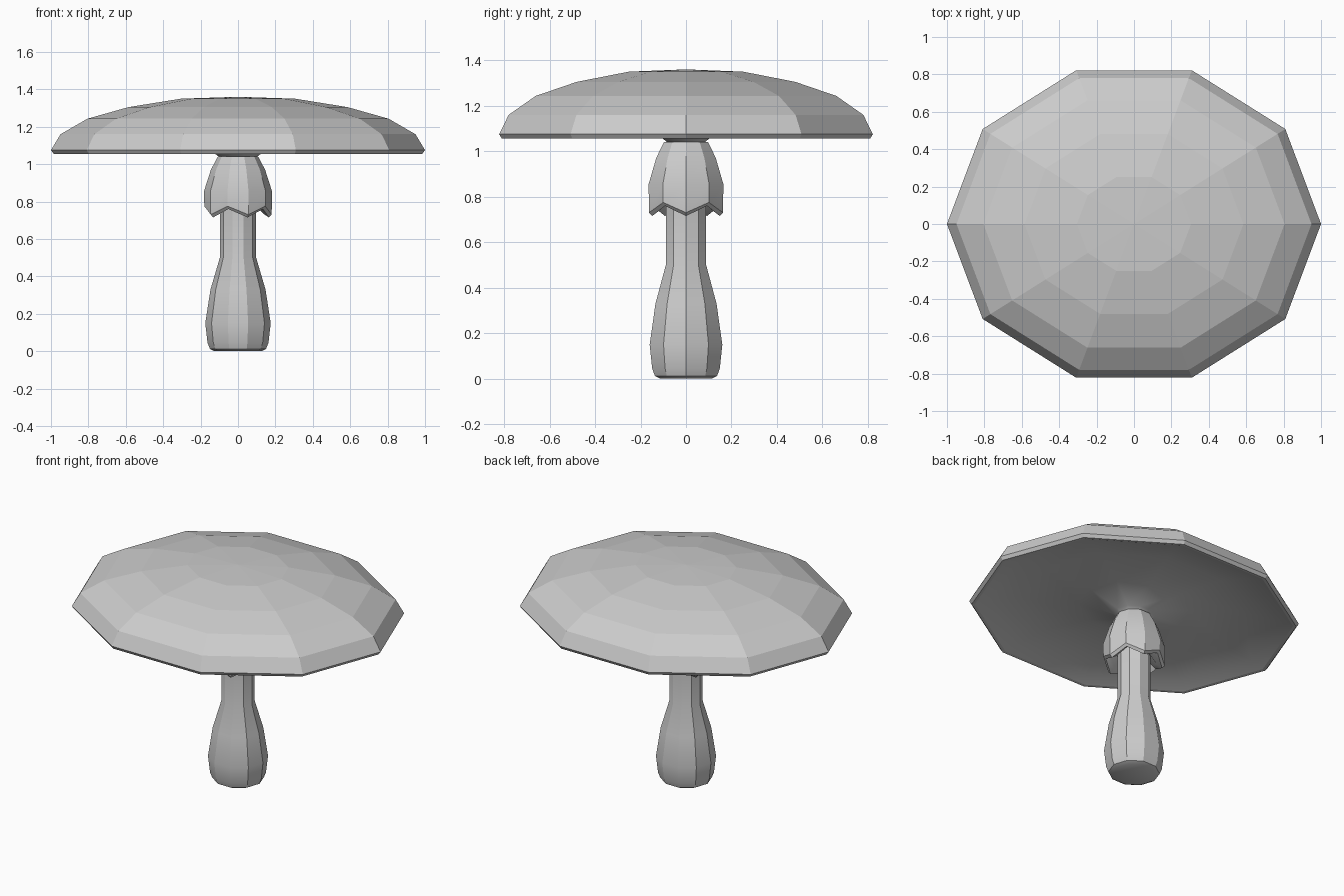
import bpy, bmesh
from math import cos, sin, pi

if "Cube" in bpy.data.objects:
    bpy.data.objects.remove(bpy.data.objects["Cube"])

SIDES = 10


def lathe(name, profile, y_scale=1.0, drop=None, smooth=True, flip=False):
    """Ten-sided revolve of (radius, z) points; radius 0 makes a pole.
    drop maps a profile index to a z offset applied to every second vertex."""
    bm = bmesh.new()
    rings = []
    for i, (r, z) in enumerate(profile):
        if r == 0:
            rings.append([bm.verts.new((0, 0, z))] * SIDES)
            continue
        ring = []
        for k in range(SIDES):
            a = 2 * pi * k / SIDES
            dz = drop.get(i, 0) if drop and k % 2 == 0 else 0
            ring.append(bm.verts.new((r * cos(a), r * sin(a) * y_scale, z + dz)))
        rings.append(ring)
    for lo, hi in zip(rings, rings[1:]):
        for k in range(SIDES):
            n = (k + 1) % SIDES
            quad = [lo[k], lo[n], hi[n], hi[k]]
            if flip:
                quad.reverse()
            bm.faces.new(list(dict.fromkeys(quad)))
    mesh = bpy.data.meshes.new(name)
    bm.to_mesh(mesh)
    bm.free()
    obj = bpy.data.objects.new(name, mesh)
    bpy.context.collection.objects.link(obj)
    if smooth:
        bpy.ops.object.select_all(action='DESELECT')
        obj.select_set(True)
        bpy.context.view_layer.objects.active = obj
        bpy.ops.object.shade_smooth_by_angle()
    return obj


# Stem with a swollen, rounded foot
lathe("stem", [(0, 0), (0.125, 0), (0.15, 0.012), (0.163, 0.045), (0.175, 0.15),
               (0.147, 0.33), (0.097, 0.50), (0.097, 0.74), (0.09, 1.03)], 0.96)

# Hanging ring around the upper stem, with a zigzag lower edge
lathe("ring_skirt", [(0.09, 0.80), (0.135, 0.775), (0.165, 0.76), (0.18, 0.775),
                     (0.182, 0.855), (0.145, 0.97), (0.108, 1.04)],
      0.95, drop={1: -0.04, 2: -0.045, 3: -0.045})

# Broad domed cap with a thin lip
lathe("cap", [(0.965, 1.057), (0.985, 1.055), (1.0, 1.075), (0.949, 1.16),
              (0.805, 1.243), (0.585, 1.305), (0.305, 1.35), (0, 1.36)],
      0.864, smooth=False)

# Hollow underside, dipping back down to meet the stem
lathe("cap_underside", [(0.10, 1.038), (0.125, 1.057), (0.34, 1.11), (0.66, 1.125),
                        (0.88, 1.085), (0.965, 1.057)], 0.864)
